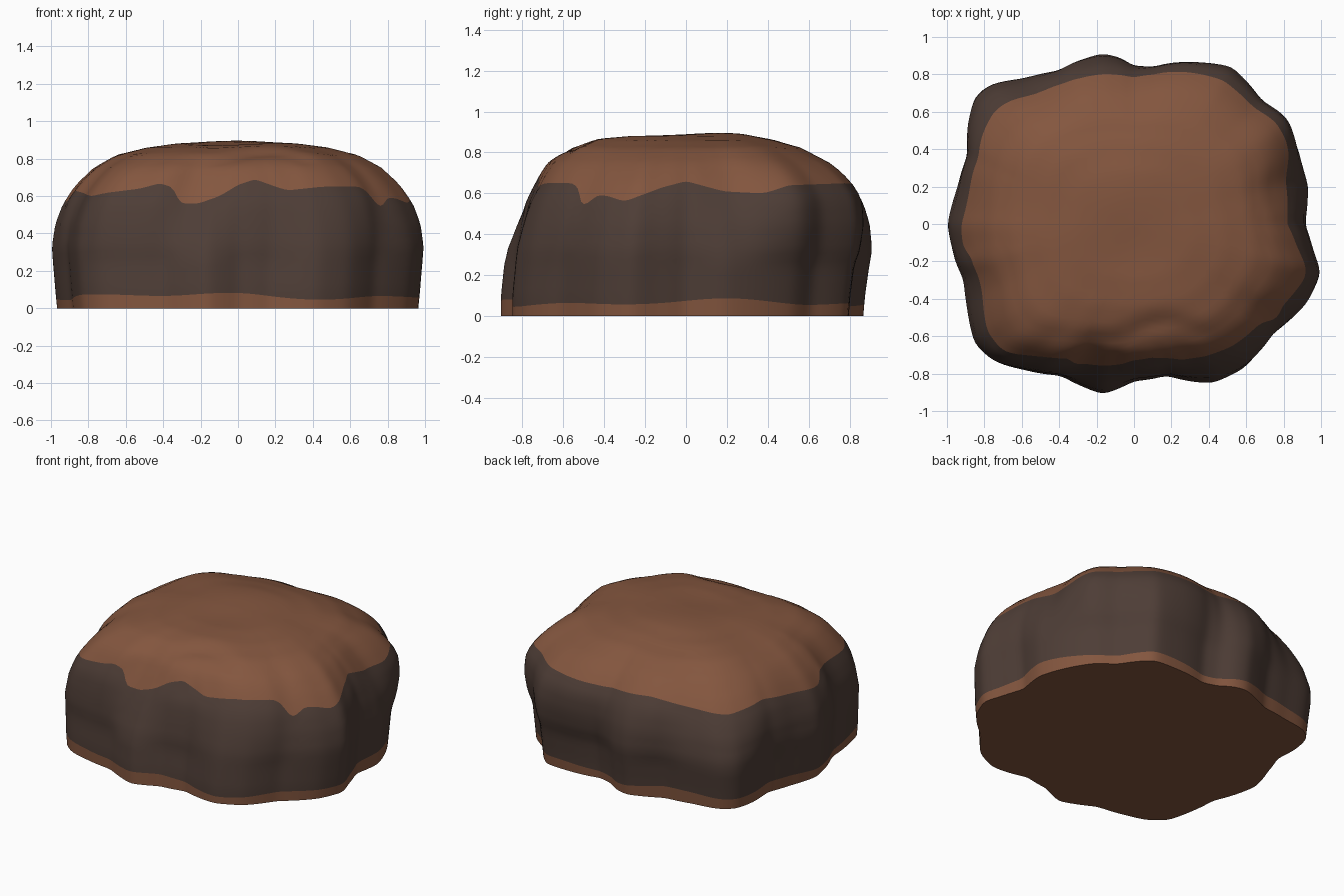
import bpy
import bmesh
from math import atan2, hypot, pi, tau, sin, cos, exp
from mathutils import Vector, noise

cube = bpy.data.objects.get("Cube")
if cube:
    bpy.data.objects.remove(cube)

COLS = 240


def material(name, colour):
    mat = bpy.data.materials.new(name)
    mat.use_nodes = True
    mat.diffuse_color = colour
    mat.node_tree.nodes["Principled BSDF"].inputs["Base Color"].default_value = colour
    return mat


def lerp_table(table, x):
    """Piecewise linear lookup in a list of (key, value) pairs."""
    if x <= table[0][0]:
        return table[0][1]
    for (a, va), (b, vb) in zip(table, table[1:]):
        if x <= b:
            return va + (vb - va) * (x - a) / (b - a)
    return table[-1][1]


def smooth(vals, passes):
    for _ in range(passes):
        vals = [(vals[i - 1] + 2 * vals[i] + vals[(i + 1) % COLS]) / 4 for i in range(COLS)]
    return vals


def sample(points, passes):
    """Sample (angle, value) pairs around the circle once per column."""
    pts = sorted((a % tau, v) for a, v in points)
    table = [(pts[-1][0] - tau, pts[-1][1])] + pts + [(pts[0][0] + tau, pts[0][1])]
    return smooth([lerp_table(table, tau * i / COLS) for i in range(COLS)], passes)


def polar(points):
    return [(atan2(y, x), hypot(x, y)) for x, y in points]


# Lobed outline at the widest level
outline = [(.91, 0), (.94, .2), (.87, .4), (.78, .55), (.66, .64), (.58, .76), (.51, .83),
           (.35, .84), (.1, .81), (0, .84), (-.08, .9), (-.17, .92), (-.28, .88), (-.4, .82),
           (-.6, .79), (-.78, .76), (-.86, .69), (-.89, .55), (-.88, .37), (-.94, .2),
           (-1, 0), (-.97, -.15), (-.91, -.3), (-.89, -.5), (-.85, -.66), (-.75, -.74),
           (-.6, -.78), (-.4, -.81), (-.28, -.87), (-.17, -.91), (0, -.84), (.18, -.81),
           (.3, -.84), (.43, -.85), (.6, -.77), (.74, -.6), (.93, -.43), (1, -.27), (.96, -.15)]
# Outline of the icing's lower edge
icing_rim = [(.82, 0), (.8, .24), (.83, .37), (.78, .53), (.63, .63), (.47, .77), (.32, .81),
             (0, .78), (-.17, .8), (-.37, .76), (-.5, .7), (-.69, .65), (-.78, .55), (-.84, .34),
             (-.89, .1), (-.93, -.05), (-.87, -.2), (-.8, -.35), (-.78, -.56), (-.68, -.71),
             (-.5, -.71), (-.29, -.74), (-.08, -.75), (.08, -.71), (.32, -.72), (.48, -.68),
             (.65, -.56), (.74, -.52), (.83, -.4), (.93, -.27), (.88, -.16)]
radius = sample(polar(outline), 2)
rounded = sample(polar(outline), 90)
rim = sample(polar(icing_rim), 4)

# Dripping lower edge of the icing: angle in degrees, height
drips = [(0, .66), (13, .61), (25, .6), (33, .64), (60, .65), (85, .64), (110, .66), (125, .62),
         (140, .59), (155, .63), (170, .6), (185, .57), (188, .57), (192, .63), (205, .61),
         (218, .6), (235, .64), (241, .67), (246, .64), (248, .56), (255, .56), (263, .6),
         (270, .66), (277, .69), (289, .63), (302, .65), (318, .65), (322, .62), (324, .545),
         (327, .55), (330, .59), (334, .59), (341, .56), (352, .63)]
drip = sample([(a * pi / 180, z) for a, z in drips], 1)
base = [.065 + .012 * sin(3 * t + 1) + .01 * sin(7 * t) for t in (tau * i / COLS for i in range(COLS))]

# Side profile (height, width factor) and its inverse for the dome
profile = [(0, .97), (.1, .98), (.2, .988), (.33, 1), (.45, .985), (.55, .95), (.62, .91),
           (.68, .86), (.75, .785), (.82, .66), (.86, .5), (.878, .33), (.885, 0)]
dome = [(s, z) for z, s in reversed(profile[3:])]
# The front wall slopes back, the back wall bulges: height, depth factor
front_slope = [(0, 1.03), (.1, 1.02), (.3, .98), (.45, .955), (.65, .95), (.8, 1)]
back_slope = [(0, .975), (.1, .975), (.3, .99), (.65, .985), (.8, .96)]
# How strongly the shoulder follows the icing rim at each height
shoulder = [(.25, 0), (.58, 1), (.72, 1), (.87, .3)]


def plain(i, s, z):
    t = tau * i / COLS
    blend = min(1, max(0, (.97 - s) / .5))
    r = s * (radius[i] + (rounded[i] - radius[i]) * blend)
    x, y = r * cos(t), r * sin(t)
    return x, y * lerp_table(front_slope if y < 0 else back_slope, z)


edge = [lerp_table(profile, z) for z in drip]
fullness = smooth([rim[i] / hypot(*plain(i, edge[i], drip[i])) for i in range(COLS)], 6)


def point(i, s, z):
    x, y = plain(i, s, z)
    full = 1 + (fullness[i] - 1) * lerp_table(shoulder, z)
    x, y = x * full, y * full
    # Soft lumps over the dome and a crumpled fold along its front
    top = min(1, max(0, (z - .7) / .12))
    z += top * .014 * noise.noise(Vector((x * 2.6, y * 2.6, 3)))
    z += top * .012 * exp(-((x + .12) ** 2 + (y - .2) ** 2) / .05)
    fold = -.58 + .04 * sin(x * 9)
    z -= top * .025 * exp(-((y - fold) / .06) ** 2 - ((x - .1) / .35) ** 2)
    return x, y, z


def spread(low, high, n):
    """Heights from low to high, one list of column heights per ring."""
    return [[a + (b - a) * k / n for a, b in zip(low, high)] for k in range(n)]


def loft(name, rings, mat, close_top=None, close_bottom=False):
    bm = bmesh.new()
    rows = [[bm.verts.new(p) for p in ring] for ring in rings]
    for lo, hi in zip(rows, rows[1:]):
        for i in range(COLS):
            j = (i + 1) % COLS
            bm.faces.new((lo[i], lo[j], hi[j], hi[i]))
    if close_top:
        tip = bm.verts.new(close_top)
        for i in range(COLS):
            bm.faces.new((rows[-1][i], rows[-1][(i + 1) % COLS], tip))
    if close_bottom:
        bm.faces.new(rows[0][::-1])
    mesh = bpy.data.meshes.new(name)
    bm.to_mesh(mesh)
    bm.free()
    mesh.materials.append(mat)
    obj = bpy.data.objects.new(name, mesh)
    bpy.context.collection.objects.link(obj)
    bpy.ops.object.select_all(action='DESELECT')
    obj.select_set(True)
    bpy.context.view_layer.objects.active = obj
    bpy.ops.object.shade_smooth_by_angle(angle=pi / 4)


def wall(heights):
    return [[point(i, lerp_table(profile, z), z) for i, z in enumerate(row)] for row in heights]


brown = material("milk_brown", (.229, .093, .049, 1))
dark = material("dark_brown", (.076, .047, .037, 1))

# Base rim with flat underside
loft("base_rim", wall(spread([0] * COLS, base, 3) + [base]), brown, close_bottom=True)
# Dark body
loft("body", wall(spread(base, drip, 14) + [drip]), dark)
# Icing dome, ring by ring from the drip line to the crown
rings = []
for k in range(26):
    f = 1 - k / 26
    rings.append([point(i, e * f, lerp_table(dome, e * f) if k else drip[i])
                  for i, e in enumerate(edge)])
loft("icing", rings, brown, close_top=point(0, 0, profile[-1][0]))
